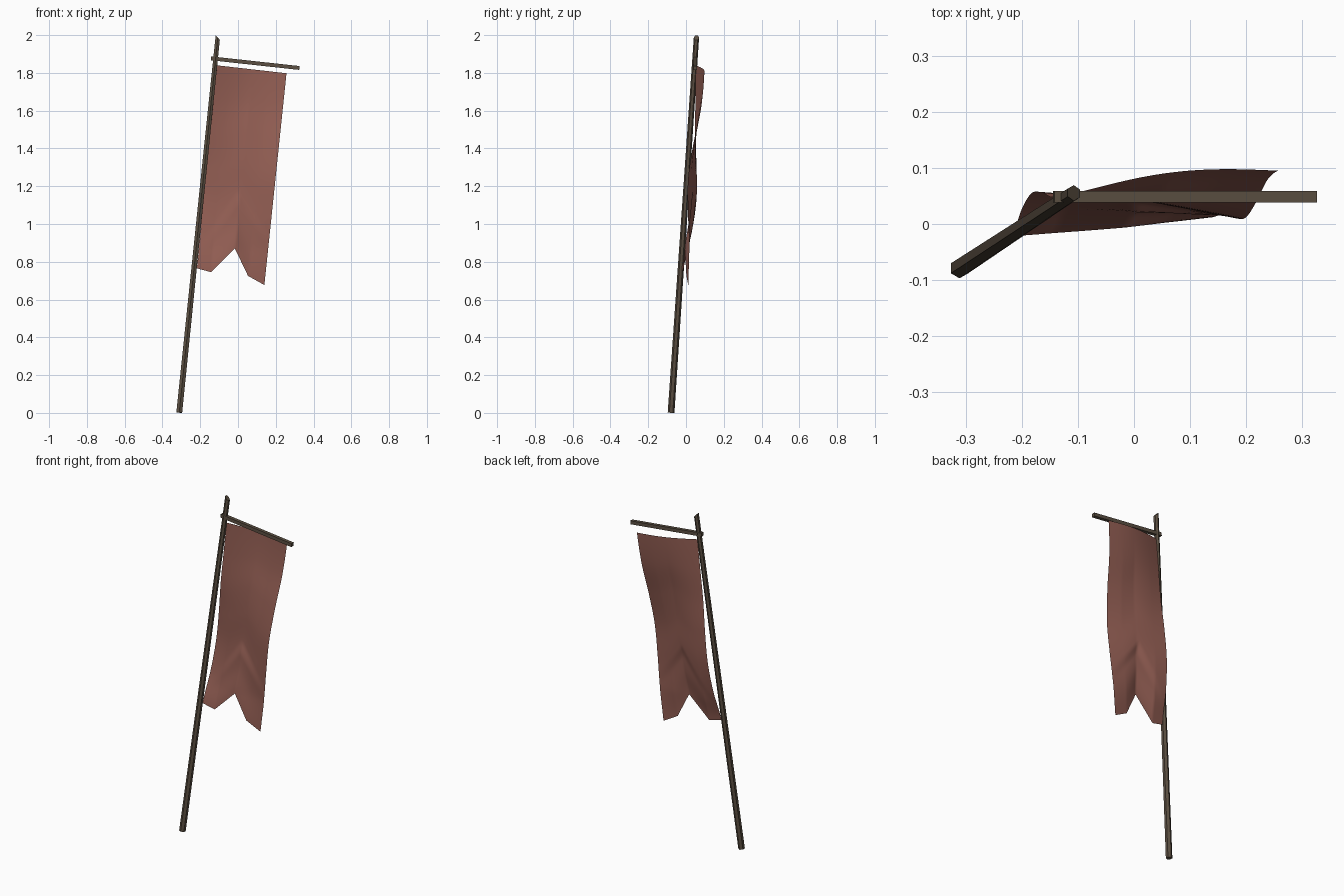
import bpy, bmesh, math
from mathutils import Vector

if "Cube" in bpy.data.objects:
    bpy.data.objects.remove(bpy.data.objects["Cube"])


def material(name, rgb):
    m = bpy.data.materials.new(name)
    m.diffuse_color = (*rgb, 1)
    m.use_nodes = True
    m.node_tree.nodes["Principled BSDF"].inputs["Base Color"].default_value = m.diffuse_color
    return m


WOOD = material("weathered_wood", (0.104, 0.078, 0.054))
CLOTH = material("faded_red_cloth", (0.29, 0.112, 0.087))


def add_object(name, bm, mat):
    mesh = bpy.data.meshes.new(name)
    bm.to_mesh(mesh)
    bm.free()
    mesh.materials.append(mat)
    ob = bpy.data.objects.new(name, mesh)
    bpy.context.collection.objects.link(ob)
    return ob


def beam(name, a, b, sides, radii, start_angle, side_axis, slant_top=0.0):
    """Straight prism between two points; slant_top cuts its far end at an angle."""
    a, b = Vector(a), Vector(b)
    d = (b - a).normalized()
    p = (Vector(side_axis) - d * d.dot(Vector(side_axis))).normalized()
    q = d.cross(p)
    bm = bmesh.new()
    rings = []
    for end, slant, radius in ((a, 0, radii[0]), (b, slant_top, radii[1])):
        ring = []
        for i in range(sides):
            t = start_angle + math.tau * i / sides
            off = (p * math.cos(t) + q * math.sin(t)) * radius
            ring.append(bm.verts.new(end + off - d * slant * (1 + math.cos(t)) / 2))
        rings.append(ring)
    for i in range(sides):
        j = (i + 1) % sides
        bm.faces.new((rings[0][i], rings[0][j], rings[1][j], rings[1][i]))
    bm.faces.new(rings[0][::-1])
    bm.faces.new(rings[1])
    bmesh.ops.recalc_face_normals(bm, faces=bm.faces)
    return add_object(name, bm, WOOD)


# Leaning six-sided pole with a slanted tip, and its square crossbar
beam("pole", (-0.311, -0.079, 0.002), (-0.106, 0.056, 1.999), 6, (0.0178, 0.014),
     math.pi / 6, (1, 0, 0), 0.025)
beam("crossbar", (-0.143, 0.049, 1.877), (0.325, 0.049, 1.826), 4, (0.0145, 0.0145),
     math.pi / 4, (0, 1, 0))


def linear(pts, t):
    for (t0, a), (t1, b) in zip(pts, pts[1:]):
        if t <= t1:
            return a + (b - a) * (t - t0) / (t1 - t0)
    return pts[-1][1]


def smooth(vals, t):
    """Smooth curve through evenly spaced values."""
    n = len(vals) - 1
    i = min(int(t * n), n - 1)
    f = t * n - i
    p0, p1, p2, p3 = (vals[max(0, min(n, k))] for k in (i - 1, i, i + 1, i + 2))
    return 0.5 * (2 * p1 + (p2 - p0) * f + (2 * p0 - 5 * p1 + 4 * p2 - p3) * f ** 2
                  + (3 * p1 - p0 - 3 * p2 + p3) * f ** 3)


HEM = [(0, 0.765), (0.21, 0.745), (0.52, 0.87), (0.75, 0.725), (1, 0.677)]
LEFT_WAVE = [0.052, 0.050, 0.048, 0.056, 0.055, 0.027, -0.022]
RIGHT_WAVE = [0.095, 0.078, 0.039, 0.011, 0.011, 0.017, 0.012]


def cloth_point(u, v):
    top = 1.84 - 0.042 * u
    z = top + (linear(HEM, u) - top) * v
    left = -0.112 - 0.105 * (1.84 - z) / 1.07
    right = 0.257 - 0.117 * (1.80 - z) / 1.12
    x = left + (right - left) * u
    w = smooth(LEFT_WAVE, v) * (1 - u) + smooth(RIGHT_WAVE, v) * u
    y = w + math.sin(math.pi * u) * (0.019 - 0.021 * v)
    # peaked fold spreading down toward the notch
    t = 1.17 - z
    s = t - 1.4 * abs(x)
    if s > 0:
        y -= 0.013 * min(1, s / 0.06) * max(0, 1 - t / 0.3)
    return x, y, z


# Hanging cloth with a swallow-tail hem
columns = [k / 10 * 0.21 for k in range(10)]
columns += [0.21 + k / 14 * 0.31 for k in range(14)]
columns += [0.52 + k / 11 * 0.23 for k in range(11)]
columns += [0.75 + k / 10 * 0.25 for k in range(11)]
ROWS = 60
bm = bmesh.new()
grid = [[bm.verts.new(cloth_point(u, r / ROWS)) for u in columns] for r in range(ROWS + 1)]
for upper, lower in zip(grid, grid[1:]):
    for c in range(len(columns) - 1):
        bm.faces.new((upper[c], lower[c], lower[c + 1], upper[c + 1]))
cloth = add_object("banner_cloth", bm, CLOTH)
bpy.context.view_layer.objects.active = cloth
cloth.select_set(True)
bpy.ops.object.shade_smooth_by_angle(angle=math.radians(40))
